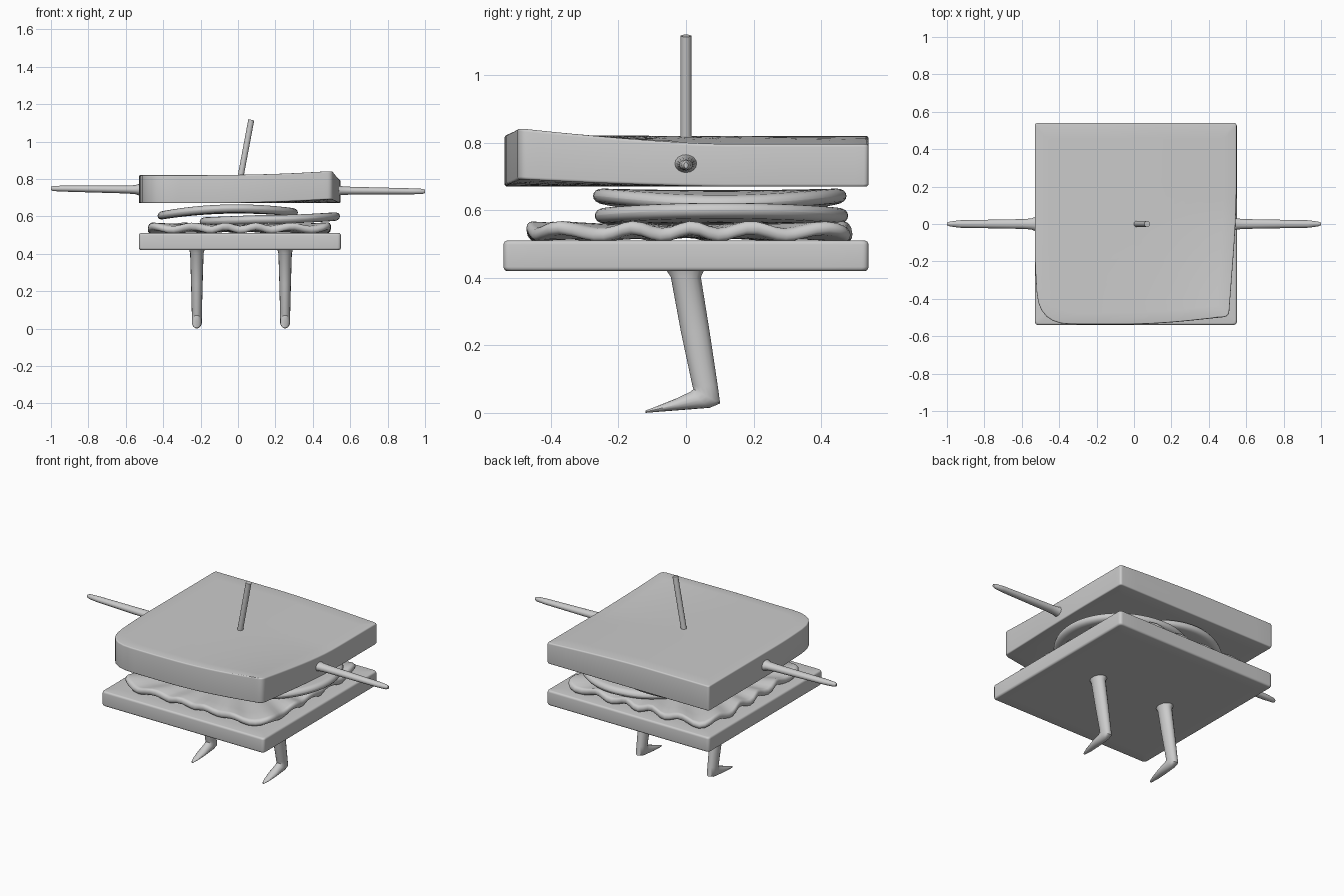
import bpy, bmesh, math
from mathutils import Vector as V

if "Cube" in bpy.data.objects:
    bpy.data.objects.remove(bpy.data.objects["Cube"])


def finish(name, bm, angle=35):
    bmesh.ops.recalc_face_normals(bm, faces=bm.faces)
    me = bpy.data.meshes.new(name)
    bm.to_mesh(me)
    bm.free()
    ob = bpy.data.objects.new(name, me)
    bpy.context.collection.objects.link(ob)
    bpy.ops.object.select_all(action='DESELECT')
    ob.select_set(True)
    bpy.context.view_layer.objects.active = ob
    bpy.ops.object.shade_smooth_by_angle(angle=math.radians(angle))
    return ob


def skin(bm, rings):
    """Bridge a row of closed vertex loops with quads."""
    for a, b in zip(rings, rings[1:]):
        n = len(a)
        for i in range(n):
            bm.faces.new((a[i], a[(i + 1) % n], b[(i + 1) % n], b[i]))


def loft(name, sections, n=16):
    """Tube through (centre, half axis, half axis) sections."""
    bm = bmesh.new()
    rings = [[bm.verts.new(V(c) + V(a) * math.cos(2 * math.pi * i / n) + V(b) * math.sin(2 * math.pi * i / n))
              for i in range(n)] for c, a, b in sections]
    skin(bm, rings)
    bm.faces.new(rings[0])
    bm.faces.new(rings[-1])
    return finish(name, bm)


def slab(name, outline, low, high, rim, angle=35):
    """Sheet with a curved top and bottom; rim is the edge rounding radius."""
    bm = bmesh.new()
    n = len(outline)
    c = sum((V(p) for p in outline), V((0, 0))) / n
    size = max((V(p) - c).length for p in outline) * 0.8
    inner = 1 - rim / size
    prof = [(inner * k / 8, 0) for k in range(1, 9)]
    prof += [(inner + (1 - inner) * math.sin(t), 1 - math.cos(t))
             for t in [math.pi * k / 8 for k in range(1, 5)]]

    def ring(s, inset, top):
        out = []
        for p in outline:
            q = c + (V(p) - c) * s
            z = high(*q) - inset * rim if top else low(*q) + inset * rim
            out.append(bm.verts.new((q.x, q.y, z)))
        return out
    rings = [ring(s, d, False) for s, d in prof] + [ring(s, d, True) for s, d in reversed(prof)]
    skin(bm, rings)
    for r, f in ((rings[0], low), (rings[-1], high)):
        m = bm.verts.new((c.x, c.y, f(*c)))
        for i in range(n):
            bm.faces.new((r[i], r[(i + 1) % n], m))
    bmesh.ops.remove_doubles(bm, verts=bm.verts, dist=1e-5)
    return finish(name, bm, angle)


def rounded(corners, seg=10):
    """Polygon outline from (x, y, corner radius), with edges subdivided."""
    pts = []
    for i, (x, y, r) in enumerate(corners):
        p = V((x, y))
        a = p + (V(corners[i - 1][:2]) - p).normalized() * r
        b = p + (V(corners[(i + 1) % len(corners)][:2]) - p).normalized() * r
        for k in range(7):
            t = k / 6
            pts.append(a * (1 - t) ** 2 + p * 2 * t * (1 - t) + b * t * t)
        nx, ny, nr = corners[(i + 1) % len(corners)]
        q = V((nx, ny))
        end = q + (p - q).normalized() * nr
        pts += [b.lerp(end, k / seg) for k in range(1, seg)]
    return pts


def clamp(t):
    return max(0, min(1, t))


# Bottom bread slice
slab("bottom_bread", rounded([(-.53, -.54, .02), (.55, -.54, .02), (.55, .54, .02), (-.53, .54, .02)]),
     lambda x, y: .42, lambda x, y: .51, .012)


# Top bread slice, warped up at the front right corner
def curl(x, y):
    return clamp((x + .2) / .7) ** 2 * clamp((.1 - y) / .6) ** 1.4


slab("top_bread", rounded([(-.53, .54, .015), (-.53, -.2, .1), (-.51, -.535, .17), (.1, -.538, .2),
                           (.507, -.495, .03), (.548, .05, .2), (.548, .54, .015)]),
     lambda x, y: .67 + .022 * curl(x, y),
     lambda x, y: .82 - .025 * clamp((x + .1) / .65) ** 1.5 + .045 * curl(x, y), .008, 30)

# Wavy lettuce leaf
leaf = []
for k, p in enumerate(rounded([(-.475, -.465, .13), (.49, -.465, .13), (.49, .485, .13), (-.475, .485, .13)], 24)):
    a = math.atan2(p.y, p.x)
    leaf.append(p * (1 + .015 * math.sin(17 * a)))


def leaf_mid(x, y):
    r = max(abs(x), abs(y)) / .48
    return .537 + .011 * r ** 3 * math.sin(18 * math.atan2(y, x) + 1)


slab("lettuce", leaf, lambda x, y: leaf_mid(x, y) - .02, lambda x, y: leaf_mid(x, y) + .02, .018, 60)


# Two drooping round filling slices
def disc(name, cx, cy, r, mid, half):
    pts = [V((cx + r * math.cos(t), cy + r * math.sin(t))) for t in [2 * math.pi * k / 64 for k in range(64)]]
    slab(name, pts, lambda x, y: mid(x, y) - half, lambda x, y: mid(x, y) + half, half * .98, 60)


disc("lower_filling", .17, .105, .375,
     lambda x, y: .583 + .018 * clamp((x - .1) / .45) ** 2 - .012 * clamp((.1 - x) / .3), .023)
disc("upper_filling", -.055, .1, .375,
     lambda x, y: .637 - .19 * min(0, x) ** 2 - .17 * max(0, x) ** 2 + .04 * (y - .1) ** 2, .022)

# Cocktail stick
d = V((.07, 0, .31)).normalized()
side = V((d.z, 0, -d.x))
loft("stick", [(p, side * .016, V((0, .016, 0))) for p in (V((.004, 0, .76)), V((.071, 0, .9 + .216)))])

# Arms: root, shaft, tip
for name, s, z0, z1 in (("left_arm", -1, .742, .749), ("right_arm", 1, .738, .733)):
    rows = [(.50, .05, .04), (.55, .029, .024), (.6, .026, .021), (.93, .02, .016), (.985, .013, .014), (1, .006, .009)]
    loft(name, [((s * x, 0, z0 + (z1 - z0) * (x - .5) * 2), (0, w, 0), (0, 0, h)) for x, w, h in rows])

# Legs with pointed feet: front point, back point, half width
LEG = [((-.06, .425), (.055, .425), .042), ((-.045, .402), (.044, .402), .036), ((-.015, .24), (.07, .24), .031),
       ((.019, .08), (.094, .08), .027), ((.022, .07), (.101, .028), .027), ((.012, .062), (.07, .015), .027),
       ((-.03, .042), (-.02, .008), .026), ((-.09, .018), (-.085, .003), .017), ((-.12, .007), (-.12, .0), .007)]
for name, x in (("left_leg", -.22), ("right_leg", .252)):
    secs = []
    for f, b, w in LEG:
        f, b = V((x, *f)), V((x, *b))
        secs.append(((f + b) / 2, (w, 0, 0), (b - f) / 2))
    loft(name, secs)
